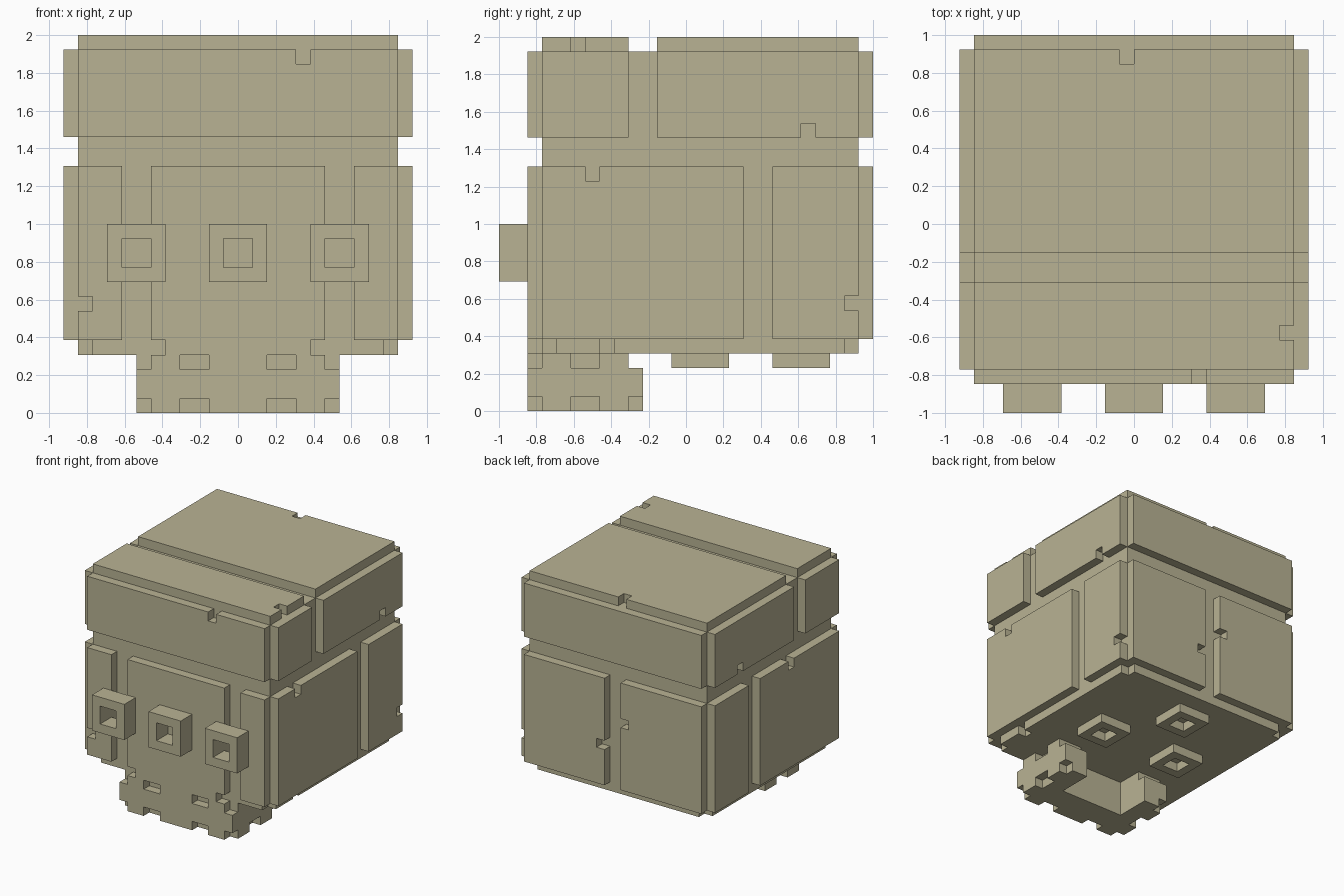
import bpy, bmesh

if "Cube" in bpy.data.objects:
    bpy.data.objects.remove(bpy.data.objects["Cube"])

U = 1 / 13  # the whole model sits on a grid of 26 steps

stone = bpy.data.materials.new("tan_stone")
stone.diffuse_color = (0.485, 0.45, 0.296, 1)
stone.use_nodes = True
stone.node_tree.nodes["Principled BSDF"].inputs["Base Color"].default_value = stone.diffuse_color

AXES = {'x': (1, 2, 0), 'y': (0, 2, 1), 'z': (0, 1, 2)}


def panel(name, axis, d0, d1, rect, cuts=()):
    """Slab between d0 and d1 along axis; rect and cuts are (u0, v0, u1, v1) in the other two axes."""
    iu, iv, iw = AXES[axis]
    us, vs = {rect[0], rect[2]}, {rect[1], rect[3]}
    for c in cuts:
        us |= {c[0], c[2]}
        vs |= {c[1], c[3]}
    us = sorted(u for u in us if rect[0] <= u <= rect[2])
    vs = sorted(v for v in vs if rect[1] <= v <= rect[3])
    bm = bmesh.new()
    grid = {}

    def vert(u, v):
        if (u, v) not in grid:
            co = [0, 0, 0]
            co[iu], co[iv], co[iw] = u * U, v * U, d0 * U
            grid[u, v] = bm.verts.new(co)
        return grid[u, v]

    for a, b in zip(us, us[1:]):
        for c, d in zip(vs, vs[1:]):
            mu, mv = (a + b) / 2, (c + d) / 2
            if not any(k[0] < mu < k[2] and k[1] < mv < k[3] for k in cuts):
                bm.faces.new([vert(a, c), vert(b, c), vert(b, d), vert(a, d)])
    ext = bmesh.ops.extrude_face_region(bm, geom=bm.faces[:], use_keep_orig=True)
    move = [0, 0, 0]
    move[iw] = (d1 - d0) * U
    bmesh.ops.translate(bm, vec=move, verts=[g for g in ext["geom"] if isinstance(g, bmesh.types.BMVert)])
    bmesh.ops.recalc_face_normals(bm, faces=bm.faces[:])
    me = bpy.data.meshes.new(name)
    bm.to_mesh(me)
    bm.free()
    me.materials.append(stone)
    ob = bpy.data.objects.new(name, me)
    bpy.context.collection.objects.link(ob)
    return ob


# Core block and its base slab with missing corners
panel("core", 'z', 5, 25, (-11, -10, 11, 12))
corners = [(-11, -10, -10, -9), (10, -10, 11, -9), (-11, 11, -10, 12), (10, 11, 11, 12)]
panel("base_slab", 'z', 4, 5, (-11, -10, 11, 12), corners + [(10, -6, 11, -5)])

# Top plates
panel("top_front_plate", 'z', 25, 26, (-11, -10, 11, -4), [(10, -8, 11, -7)])
panel("top_back_plate", 'z', 25, 26, (-11, -2, 11, 12), [(-1, 11, 0, 12)])

# Front plates
panel("front_upper_plate", 'y', -11, -10, (-11, 19, 11, 25), [(4, 24, 5, 25)])
panel("front_left_plate", 'y', -11, -10, (-11, 5, -8, 17), [(-11, 7, -10, 8)])
panel("front_middle_plate", 'y', -11, -10, (-6, 5, 6, 17))
panel("front_right_plate", 'y', -11, -10, (8, 5, 11, 17))

# Back plates
panel("back_upper_plate", 'y', 12, 13, (-11, 19, 11, 25))
panel("back_right_plate", 'y', 12, 13, (1, 5, 11, 17), [(1, 9, 2, 10)])
panel("back_left_plate", 'y', 12, 13, (-11, 5, -1, 17), [(-2, 12, -1, 13)])

# Side plates, same layout with different chips
sides = [("right", 11, 12, (8, 19, 9, 20), (-7, 16, -6, 17), [(11, 7, 12, 8)]),
         ("left", -12, -11, (7, 19, 8, 20), (-2, 16, -1, 17), [])]
for side, a, b, up_cut, low_cut, back_cut in sides:
    panel(side + "_upper_front_plate", 'x', a, b, (-10, 19, -4, 25))
    panel(side + "_upper_back_plate", 'x', a, b, (-2, 19, 12, 25), [up_cut])
    panel(side + "_lower_front_plate", 'x', a, b, (-10, 5, 4, 17), [low_cut])
    panel(side + "_lower_back_plate", 'x', a, b, (6, 5, 12, 17), back_cut)

# Square sockets on the front and underneath
for i, x in enumerate((-7, 0, 7)):
    panel(f"front_socket_{i}", 'y', -13, -11, (x - 2, 9, x + 2, 13), [(x - 1, 10, x + 1, 12)])
for i, (x, y) in enumerate(((-5, 1), (5, 1), (0, 8))):
    panel(f"bottom_socket_{i}", 'z', 3, 4, (x - 2, y - 2, x + 2, y + 2), [(x - 1, y - 1, x + 1, y + 1)])

# Jaw: U-shaped core covered with notched skins
panel("jaw_core", 'z', 0, 4, (-6, -10, 6, -4), [(-4, -7, 4, -4)])
front_cuts = []
for a, c, b, d in [(2, 0, 4, 1), (2, 3, 4, 4), (6, 0, 7, 1), (6, 3, 7, 4), (5, 4, 7, 5)]:
    front_cuts += [(a, c, b, d), (-b, c, -a, d)]
panel("jaw_front", 'y', -11, -10, (-7, 0, 7, 5), front_cuts)
side_cuts = [(-8, 0, -6, 1), (-4, 0, -3, 1), (-8, 3, -6, 4), (-4, 3, -3, 4)]
for side, s in (("right", 1), ("left", -1)):
    x0, x1 = sorted((6 * s, 7 * s))
    panel("jaw_side_" + side, 'x', x0, x1, (-10, 0, -3, 4), side_cuts)
    x0, x1 = sorted((4 * s, 6 * s))
    panel("jaw_end_" + side, 'y', -4, -3, (x0, 0, x1, 3))
